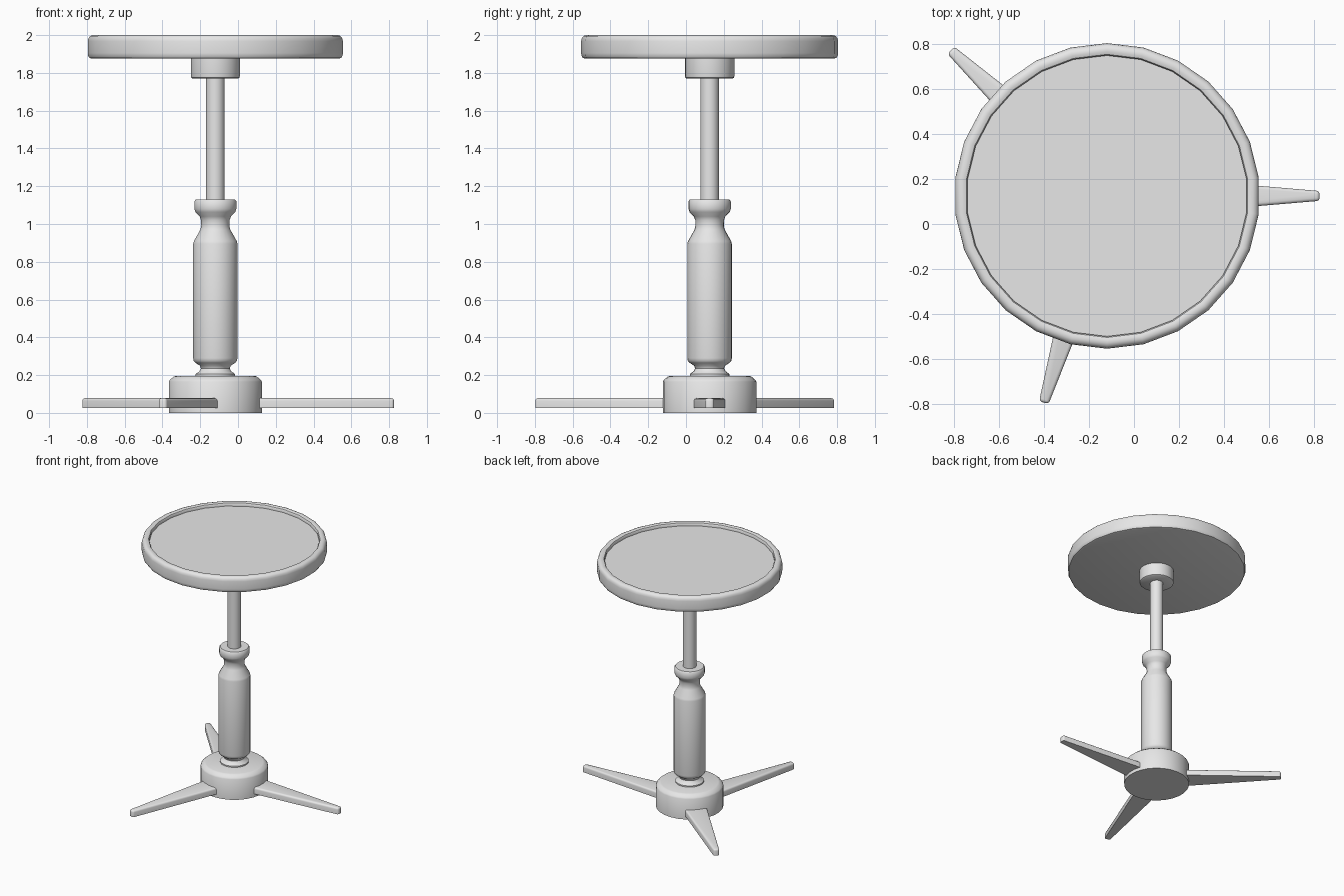
import bpy, bmesh
from math import cos, sin, radians, tau
from mathutils import Matrix, Vector

cube = bpy.data.objects.get("Cube")
if cube:
    bpy.data.objects.remove(cube, do_unlink=True)

AXIS = Vector((-0.12, 0.125, 0))
SIDES = 26

grey = bpy.data.materials.new("light_grey")
grey.use_nodes = True
grey.diffuse_color = (0.8, 0.8, 0.8, 1)
grey.node_tree.nodes["Principled BSDF"].inputs["Base Color"].default_value = grey.diffuse_color
parts = []


def finish(bm, name):
    bmesh.ops.recalc_face_normals(bm, faces=bm.faces)
    mesh = bpy.data.meshes.new(name)
    bm.to_mesh(mesh)
    bm.free()
    mesh.materials.append(grey)
    ob = bpy.data.objects.new(name, mesh)
    ob.location = AXIS
    bpy.context.collection.objects.link(ob)
    parts.append(ob)


def lathe(name, profile):
    """Turn a closed-ended (radius, height) profile about the column axis."""
    bm = bmesh.new()
    first, last = profile[0], profile[-1]
    points = [(0, first[1])] + profile + [(0, last[1])]
    verts = [bm.verts.new((0, r, z)) for r, z in points]
    edges = [bm.edges.new(pair) for pair in zip(verts, verts[1:])]
    bmesh.ops.spin(bm, geom=verts + edges, cent=(0, 0, 0), axis=(0, 0, 1),
                   angle=tau, steps=SIDES, use_merge=False)
    bmesh.ops.remove_doubles(bm, verts=bm.verts, dist=0.0005)
    finish(bm, name)


def leg(name, angle, length):
    """Flat tapering foot with softened top edges and tip."""
    root, low, high = 0.2, 0.027, 0.078
    bm = bmesh.new()
    outline = [(root, -0.085), (length, -0.022), (length, 0.022), (root, 0.085)]
    base = bm.faces.new([bm.verts.new((x, y, low)) for x, y in outline])
    top = bmesh.ops.extrude_face_region(bm, geom=[base], use_keep_orig=True)
    bmesh.ops.translate(bm, vec=(0, 0, high - low),
                        verts=[v for v in top["geom"] if isinstance(v, bmesh.types.BMVert)])
    soft = []
    for e in bm.edges:
        a, b = (v.co for v in e.verts)
        on_top = min(a.z, b.z) > high - 0.001
        at_root = max(a.x, b.x) < root + 0.001
        tip_corner = abs(a.z - b.z) > 0.01 and a.x > root + 0.1
        if (on_top and not at_root) or tip_corner:
            soft.append(e)
    bmesh.ops.bevel(bm, geom=soft, offset=0.014, segments=3, profile=0.5, affect='EDGES')
    bmesh.ops.rotate(bm, verts=bm.verts, cent=(0, 0, 0),
                     matrix=Matrix.Rotation(radians(angle), 3, 'Z'))
    finish(bm, name)


# Heavy round foot
lathe("base", [(0.248, 0), (0.248, 0.165), (0.242, 0.175), (0.222, 0.192), (0.21, 0.196)])

# Turned column
lathe("column", [(0.105, 0.19), (0.105, 0.206), (0.085, 0.22), (0.077, 0.235),
                 (0.082, 0.25), (0.106, 0.265), (0.115, 0.275), (0.118, 0.29),
                 (0.118, 0.895), (0.114, 0.91), (0.08, 0.97), (0.075, 0.99),
                 (0.076, 1.02), (0.083, 1.04), (0.106, 1.063), (0.112, 1.08),
                 (0.112, 1.12), (0.104, 1.13)])

# Rod and the collar under the seat
lathe("rod", [(0.049, 1.12), (0.049, 1.79)])
lathe("collar", [(0.122, 1.77), (0.129, 1.775), (0.131, 1.785), (0.131, 1.88)])

# Round seat with a raised rim
lathe("seat", [(0.66, 1.876), (0.672, 1.88), (0.679, 1.892), (0.68, 1.905),
               (0.68, 1.968), (0.677, 1.983), (0.668, 1.995), (0.655, 2),
               (0.642, 2), (0.63, 1.996), (0.625, 1.987), (0.625, 1.973)])

# Three splayed legs
for name, angle, length in (("left_leg", 0, 0.946), ("back_leg", 137, 0.95),
                            ("front_leg", 253, 0.962)):
    leg(name, angle, length)

# Smooth shading with crisp corners
bpy.ops.object.select_all(action='DESELECT')
for ob in parts:
    ob.select_set(True)
bpy.context.view_layer.objects.active = parts[0]
bpy.ops.object.shade_smooth_by_angle(angle=radians(40))
